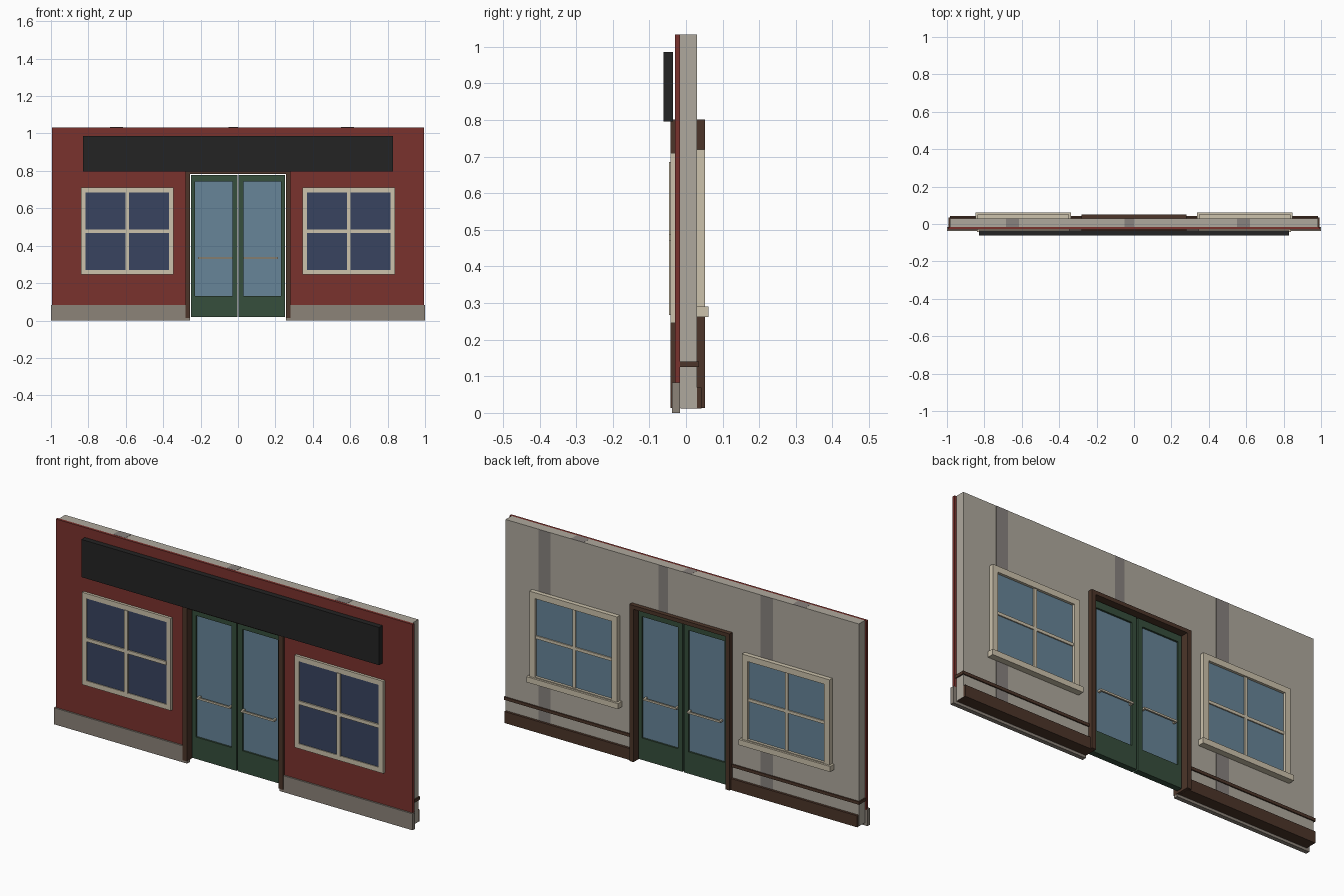
import bpy, bmesh

if "Cube" in bpy.data.objects:
    bpy.data.objects.remove(bpy.data.objects["Cube"])


def srgb(*c):
    return [(v / 255 / 12.92 if v < 11 else ((v / 255 + 0.055) / 1.055) ** 2.4) for v in c] + [1]


def material(name, *c):
    m = bpy.data.materials.new(name)
    m.diffuse_color = srgb(*c)
    m.use_nodes = True
    m.node_tree.nodes["Principled BSDF"].inputs["Base Color"].default_value = m.diffuse_color
    return m


red = material("brick_red", 122, 50, 45)
plaster = material("warm_grey", 175, 169, 157)
stain = material("dark_grey", 136, 130, 126)
stone = material("stone_grey", 140, 131, 121)
black = material("sign_black", 36, 36, 36)
brown = material("dark_brown", 76, 53, 41)
green = material("door_green", 54, 78, 60)
glass = material("pale_blue_glass", 103, 133, 152)
navy = material("navy_glass", 56, 68, 96)
cream = material("cream", 204, 194, 172)


def finish(name, bm, mat):
    bmesh.ops.recalc_face_normals(bm, faces=bm.faces)
    me = bpy.data.meshes.new(name)
    bm.to_mesh(me)
    bm.free()
    me.materials.append(mat)
    ob = bpy.data.objects.new(name, me)
    bpy.context.collection.objects.link(ob)
    return ob


def boxes(name, mat, *specs):
    """One object from boxes given as (x0, x1, y0, y1, z0, z1)."""
    bm = bmesh.new()
    for x0, x1, y0, y1, z0, z1 in specs:
        vs = bmesh.ops.create_cube(bm, size=1)["verts"]
        for v in vs:
            v.co = (x1 if v.co.x > 0 else x0, y1 if v.co.y > 0 else y0, z1 if v.co.z > 0 else z0)
    return finish(name, bm, mat)


def arch(name, mat, half, inner, y0, y1, z0, top, head):
    """Upside-down U profile extruded along y: a slab with a doorway."""
    pts = [(-half, z0), (-inner, z0), (-inner, head), (inner, head), (inner, z0),
           (half, z0), (half, top), (-half, top)]
    bm = bmesh.new()
    f = bm.faces.new([bm.verts.new((x, y0, z)) for x, z in pts])
    ext = bmesh.ops.extrude_face_region(bm, geom=[f])["geom"]
    bmesh.ops.translate(bm, vec=(0, y1 - y0, 0), verts=[g for g in ext if isinstance(g, bmesh.types.BMVert)])
    return finish(name, bm, mat)


def frame(x0, x1, y0, y1, z0, z1, w):
    """Four boxes forming a rectangular frame of width w."""
    return [(x0, x0 + w, y0, y1, z0, z1), (x1 - w, x1, y0, y1, z0, z1),
            (x0 + w, x1 - w, y0, y1, z0, z0 + w), (x0 + w, x1 - w, y0, y1, z1 - w, z1)]


# Walls, doorway casing and sign board
arch("plaster_wall", plaster, 0.985, 0.28, -0.017, 0.03, 0.013, 1.033, 0.80)
arch("brick_face", red, 0.995, 0.28, -0.030, -0.017, 0.08, 1.033, 0.80)
arch("door_casing", brown, 0.28, 0.256, -0.042, 0.052, 0.013, 0.802, 0.783)
boxes("sign_board", black, (-0.83, 0.83, -0.062, -0.035, 0.796, 0.986))

# Darker strips on the back and top of the wall
boxes("wall_strips_back", stain, *[(a, b, 0.0295, 0.0307, z0, z1)
      for a, b, z0, z1 in ((0.735, 0.80, 0.02, 1.033), (0.08, 0.133, 0.80, 1.033), (-0.507, -0.437, 0.02, 1.033))])
boxes("wall_strips_top", stain, *[(a, b, -0.017, 0.03, 1.0325, 1.0337)
      for a, b in ((-0.685, -0.615), (-0.05, 0.0), (0.55, 0.62))])

for s, side in ((-1, "left"), (1, "right")):
    def mirrored(name, mat, *specs):
        boxes(side + "_" + name, mat, *[(min(s * b[0], s * b[1]), max(s * b[0], s * b[1])) + tuple(b[2:])
                                       for b in specs])

    # Stone plinth outside, baseboard and rail inside
    mirrored("plinth", stone, (0.257, 1.0, -0.038, -0.017, 0, 0.083))
    mirrored("baseboard", brown, (0.27, 0.984, -0.015, 0.042, 0.0122, 0.07))
    mirrored("rail", brown, (0.27, 0.991, -0.017, 0.036, 0.125, 0.14))

    # Front window
    mirrored("front_window_frame", cream, *frame(0.345, 0.84, -0.043, -0.03, 0.245, 0.71, 0.025))
    mirrored("front_window_glass", navy, (0.365, 0.82, -0.039, -0.03, 0.26, 0.69))
    mirrored("front_window_bars", cream, (0.583, 0.602, -0.047, -0.036, 0.268, 0.685),
             (0.37, 0.815, -0.046, -0.036, 0.469, 0.487))

    # Back window with sill
    mirrored("back_window_frame", cream, *frame(0.348, 0.837, 0.03, 0.052, 0.265, 0.72, 0.03))
    mirrored("back_window_glass", glass, (0.37, 0.82, 0.03, 0.039, 0.28, 0.70))
    mirrored("back_window_bars", cream, (0.585, 0.60, 0.036, 0.046, 0.29, 0.695),
             (0.375, 0.81, 0.036, 0.045, 0.485, 0.50))
    mirrored("back_window_sill", cream, (0.337, 0.847, 0.03, 0.062, 0.262, 0.29))

    # Door leaf: rails and stiles, glass, push bars on both faces
    mirrored("door_leaf", green, (0.004, 0.03, -0.008, 0.022, 0.02, 0.777),
             (0.23, 0.25, -0.008, 0.022, 0.02, 0.777),
             (0.03, 0.23, -0.008, 0.022, 0.02, 0.13), (0.03, 0.23, -0.008, 0.022, 0.742, 0.777))
    mirrored("door_glass", glass, (0.025, 0.235, 0.001, 0.013, 0.125, 0.747))
    mirrored("push_bars", cream, (0.03, 0.215, -0.022, -0.014, 0.33, 0.339),
             (0.03, 0.215, 0.028, 0.036, 0.33, 0.339),
             (0.03, 0.04, -0.022, 0.036, 0.33, 0.339), (0.205, 0.215, -0.022, 0.036, 0.33, 0.339))
